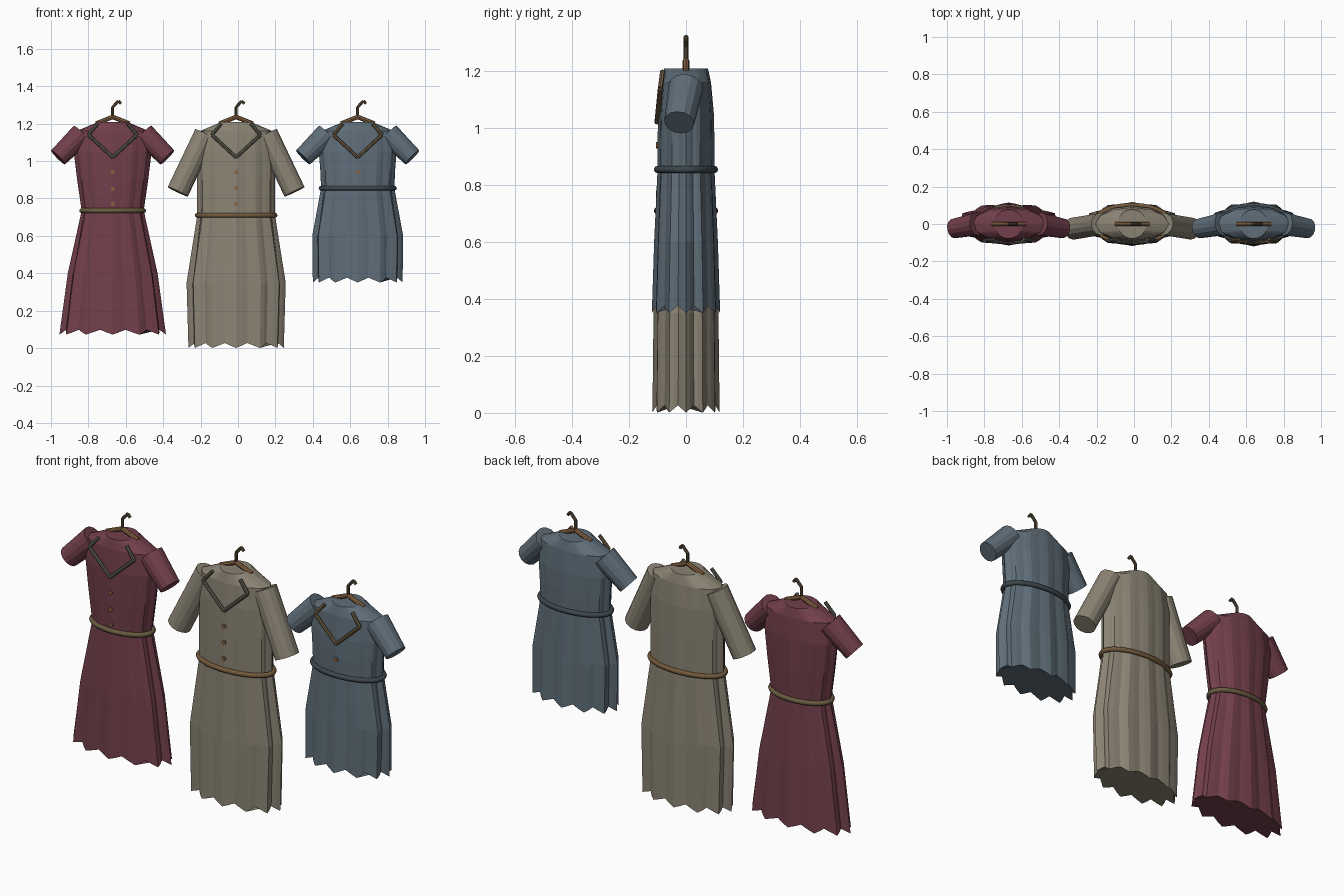
import bpy, bmesh
from math import sin, cos, pi, tau
from mathutils import Vector

cube = bpy.data.objects.get("Cube")
if cube:
    bpy.data.objects.remove(cube, do_unlink=True)

PLEATS, SEGMENTS = 12, 48


def material(name, r, g, b):
    m = bpy.data.materials.new(name)
    m.use_nodes = True
    m.diffuse_color = (r, g, b, 1)
    m.node_tree.nodes["Principled BSDF"].inputs["Base Color"].default_value = (r, g, b, 1)
    return m


maroon = material("maroon cloth", 0.17, 0.05, 0.07)
beige = material("beige cloth", 0.26, 0.23, 0.175)
blue = material("slate blue cloth", 0.115, 0.155, 0.19)
wood = material("hanger wood", 0.25, 0.13, 0.055)
metal = material("dark bronze", 0.12, 0.085, 0.05)
olive = material("olive belt", 0.14, 0.105, 0.05)
tan = material("brown belt", 0.17, 0.10, 0.045)
slate = material("dark slate belt", 0.05, 0.065, 0.075)
grey_trim = material("grey green trim", 0.12, 0.12, 0.095)
brown_trim = material("brown trim", 0.17, 0.115, 0.06)


def finish(name, bm, mat, x, smooth=False):
    bmesh.ops.recalc_face_normals(bm, faces=bm.faces[:])
    mesh = bpy.data.meshes.new(name)
    bm.to_mesh(mesh)
    bm.free()
    mesh.materials.append(mat)
    obj = bpy.data.objects.new(name, mesh)
    obj.location.x = x
    bpy.context.collection.objects.link(obj)
    if smooth:
        for p in mesh.polygons:
            p.use_smooth = True
    return obj


def loft(name, rings, mat, x, closed=False, scallop=0.0):
    """Skin a stack of pleated ellipses given as (z, half width, half depth, pleat)."""
    bm = bmesh.new()
    loops = []
    for k, (z, a, b, pleat) in enumerate(rings):
        loop = []
        for i in range(SEGMENTS):
            t = tau * i / SEGMENTS
            wave = cos(PLEATS * t)
            r = 1 + pleat * (wave - 1)
            dz = -scallop * wave if k == 0 else 0
            loop.append(bm.verts.new((a * r * cos(t), b * r * sin(t), z + dz)))
        loops.append(loop)
    pairs = list(zip(loops, loops[1:]))
    if closed:
        pairs.append((loops[-1], loops[0]))
    else:
        bm.faces.new(loops[0])
        bm.faces.new(loops[-1])
    for low, high in pairs:
        for i in range(SEGMENTS):
            j = (i + 1) % SEGMENTS
            bm.faces.new((low[i], low[j], high[j], high[i]))
    return finish(name, bm, mat, x, smooth=closed)


def rods(name, points, radii, mat, x, sides=8):
    """Chain of straight round rods through the points."""
    bm = bmesh.new()
    points = [Vector(p) for p in points]
    for p, q, r1, r2 in zip(points, points[1:], radii, radii[1:]):
        d = q - p
        m = d.to_track_quat('Z', 'Y').to_matrix().to_4x4()
        m.translation = (p + q) / 2
        bmesh.ops.create_cone(bm, cap_ends=True, segments=sides, radius1=r1,
                              radius2=r2, depth=d.length, matrix=m)
    return finish(name, bm, mat, x)


def size_at(rings, z):
    """Half width and half depth of the dress at a height."""
    for low, high in zip(rings, rings[1:]):
        if low[0] <= z <= high[0]:
            f = (z - low[0]) / (high[0] - low[0])
            return [low[k] + f * (high[k] - low[k]) for k in (1, 2)]


def dress(label, x, skirt, waist, sleeve, buttons, cloth, belt_mat, trim):
    # Pleated dress body with shared shoulders and neck
    rings = skirt + [(1.05, 0.208, 0.098, 0.025), (1.16, 0.195, 0.088, 0.015),
                     (1.21, 0.076, 0.077, 0)]
    loft(label + "_dress_body", rings, cloth, x, scallop=0.013)

    # Belt
    a, b = size_at(rings, waist)
    r = 0.013
    section = [(waist + r * sin(t), a + r * cos(t), b + r * cos(t), 0)
               for t in (tau * k / 8 for k in range(8))]
    loft(label + "_belt", section, belt_mat, x, closed=True)

    # Sleeves
    end_x, end_z, r1, r2 = sleeve
    for side, s in (("left", 1), ("right", -1)):
        rods(f"{label}_{side}_sleeve",
             [(s * 0.165, 0, 1.145), (s * end_x, -0.024, end_z)],
             [r1, r2], cloth, x, sides=14)

    # Folded collar trim
    half = [(0.13, -0.09, 1.14), (0.08, -0.082, 1.2)]
    path = [(-px, y, z) for px, y, z in reversed(half)] + [(0, -0.102, 1.02)] + half
    rods(label + "_collar_trim", path, [0.009] * len(path), trim, x)

    # Front buttons
    for k, z in enumerate(buttons):
        y = -size_at(rings, z)[1]
        rods(f"{label}_button_{k + 1}", [(0, y + 0.01, z), (0, y - 0.006, z)],
             [0.011, 0.011], wood, x, sides=10)

    # Hanger bar and hook
    rods(label + "_hanger_bar", [(-0.09, 0, 1.2), (0, 0, 1.236), (0.09, 0, 1.2)],
         [0.012] * 3, wood, x)
    rods(label + "_hanger_hook",
         [(0, 0, 1.225), (0, 0, 1.288), (0.03, 0, 1.322), (0.045, 0, 1.306)],
         [0.008] * 4, metal, x)


short_sleeve = (0.292, 1.02, 0.062, 0.053)
long_sleeve = (0.312, 0.836, 0.06, 0.06)

dress("maroon", -0.67,
      [(0.085, 0.285, 0.115, 0.05), (0.4, 0.24, 0.108, 0.045),
       (0.735, 0.166, 0.092, 0.03), (0.9, 0.19, 0.096, 0.025)],
      0.735, short_sleeve, (0.94, 0.85, 0.77), maroon, olive, grey_trim)

dress("beige", -0.01,
      [(0.014, 0.255, 0.118, 0.05), (0.35, 0.265, 0.114, 0.05),
       (0.71, 0.208, 0.1, 0.03), (0.9, 0.208, 0.1, 0.025)],
      0.71, long_sleeve, (0.94, 0.855, 0.77), beige, tan, grey_trim)

dress("blue", 0.64,
      [(0.364, 0.24, 0.12, 0.05), (0.6, 0.243, 0.112, 0.045),
       (0.855, 0.196, 0.1, 0.03), (0.95, 0.2, 0.1, 0.025)],
      0.855, short_sleeve, (0.94,), blue, slate, brown_trim)
